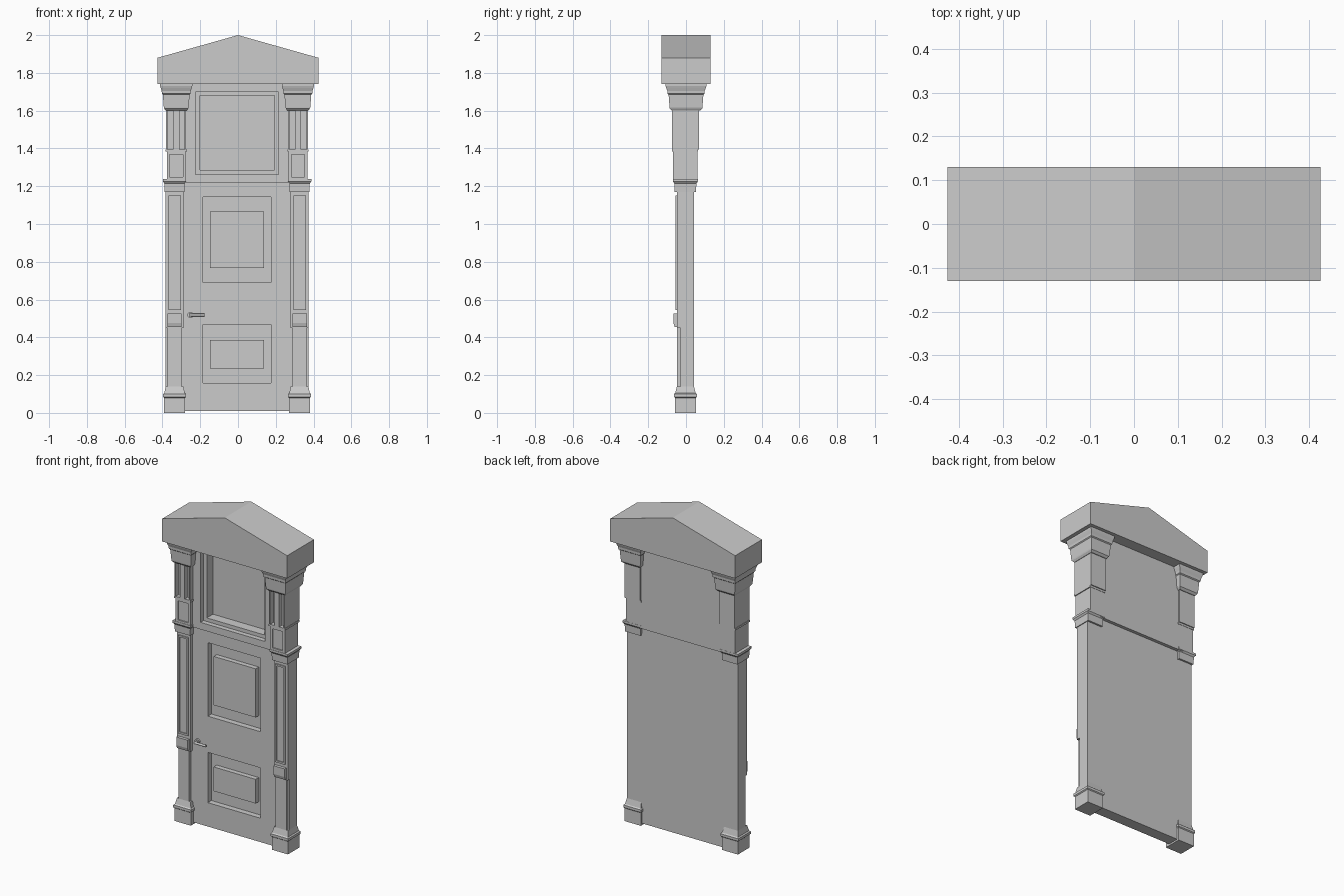
import bpy
import bmesh
from math import pi
from mathutils import Matrix

cube = bpy.data.objects.get("Cube")
if cube:
    bpy.data.objects.remove(cube)

stone = bpy.data.materials.new("light_grey")
stone.use_nodes = True
grey = (0.6, 0.6, 0.6, 1)
stone.diffuse_color = grey
stone.node_tree.nodes["Principled BSDF"].inputs["Base Color"].default_value = grey

CX = -0.005  # centre line of everything below the pediment


def finish(name, bm):
    bmesh.ops.remove_doubles(bm, verts=bm.verts, dist=0.0001)
    bmesh.ops.recalc_face_normals(bm, faces=bm.faces)
    mesh = bpy.data.meshes.new(name)
    bm.to_mesh(mesh)
    bm.free()
    mesh.materials.append(stone)
    ob = bpy.data.objects.new(name, mesh)
    bpy.context.collection.objects.link(ob)
    return ob


def loft(bm, rings, cap_start=True, cap_end=True):
    """Skin a list of four-cornered rings."""
    loops = [[bm.verts.new(p) for p in ring] for ring in rings]
    for a, b in zip(loops, loops[1:]):
        for i in range(4):
            j = (i + 1) % 4
            bm.faces.new((a[i], a[j], b[j], b[i]))
    if cap_start:
        bm.faces.new(loops[0])
    if cap_end:
        bm.faces.new(loops[-1])


def upright(cx, hx, z0, z1, y):
    """Ring standing in the xz plane, used for panels."""
    return [(cx - hx, y, z0), (cx + hx, y, z0), (cx + hx, y, z1), (cx - hx, y, z1)]


def level(cx, z, hx, front, back):
    """Ring lying flat, used for stacked mouldings."""
    return [(cx - hx, front, z), (cx + hx, front, z), (cx + hx, back, z), (cx - hx, back, z)]


def relief(name, cx, steps):
    bm = bmesh.new()
    loft(bm, [upright(cx, *s) for s in steps])
    return finish(name, bm)


def stack(name, cx, steps):
    bm = bmesh.new()
    loft(bm, [level(cx, *s) for s in steps])
    return finish(name, bm)


def box(name, cx, hx, front, back, z0, z1):
    return stack(name, cx, [(z0, hx, front, back), (z1, hx, front, back)])


# Pediment
bm = bmesh.new()
gable = [(-0.426, 1.74), (0.426, 1.74), (0.426, 1.88), (0, 2), (-0.426, 1.88)]
face = bm.faces.new([bm.verts.new((x, -0.13, z)) for x, z in gable])
out = bmesh.ops.extrude_face_region(bm, geom=[face])
bmesh.ops.translate(bm, vec=(0, 0.26, 0),
                    verts=[v for v in out["geom"] if isinstance(v, bmesh.types.BMVert)])
finish("pediment", bm)

# Door leaf with two sunk fields, each holding a raised centre
FRONT, BACK, SUNK, RAISED = -0.03, 0.04, 0.005, -0.025
W, SPLIT = 0.3, 0.58
bm = bmesh.new()
loft(bm, [upright(CX, W, 0.01, 1.22, BACK), upright(CX, W, 0.01, 1.22, FRONT)], cap_end=False)
fields = [(0.01, SPLIT, 0.157, 0.467, 0.236, 0.385),
          (SPLIT, 1.22, 0.69, 1.143, 0.766, 1.066)]
for low, high, o0, o1, i0, i1 in fields:
    loft(bm, [upright(CX, W, low, high, FRONT),
              upright(CX, 0.18, o0, o1, FRONT),
              upright(CX, 0.18, o0, o1, SUNK),
              upright(CX, 0.143, i0, i1, SUNK),
              upright(CX, 0.143, i0, i1, RAISED)], cap_start=False)
finish("door_leaf", bm)

# Transom with a deep stepped opening
relief("transom", CX, [
    (0.3, 1.22, 1.745, 0.06),
    (0.3, 1.22, 1.745, -0.045),
    (0.219, 1.263, 1.70, -0.045),
    (0.219, 1.263, 1.70, -0.015),
    (0.197, 1.285, 1.68, -0.015),
    (0.197, 1.285, 1.68, 0.045)])

# Side columns
for side, label in ((-1, "right"), (1, "left")):
    low, top = CX + side * 0.331, CX + side * 0.322

    def name(part):
        return f"{label}_{part}"

    stack(name("plinth"), low, [
        (0, 0.055, -0.058, 0.053), (0.08, 0.055, -0.058, 0.053),
        (0.085, 0.061, -0.064, 0.058), (0.1, 0.061, -0.064, 0.058),
        (0.106, 0.054, -0.057, 0.051), (0.14, 0.047, -0.048, 0.042)])
    box(name("lower_shaft"), low, 0.047, FRONT, 0.042, 0.14, 0.45)
    box(name("lower_shaft_face"), low, 0.037, -0.048, FRONT, 0.14, 0.45)
    box(name("upper_shaft"), low, 0.047, -0.048, 0.042, 0.45, 1.17)
    stack(name("shaft_block"), low, [
        (0.455, 0.038, -0.06, -0.04), (0.475, 0.038, -0.066, -0.04),
        (0.525, 0.038, -0.066, -0.04)])
    relief(name("shaft_frame"), low, [
        (0.033, 0.545, 1.15, -0.045), (0.033, 0.545, 1.15, -0.056),
        (0.025, 0.556, 1.14, -0.056), (0.025, 0.556, 1.14, -0.0495)])
    stack(name("middle_capital"), low, [
        (1.17, 0.052, -0.06, 0.053), (1.215, 0.054, -0.062, 0.055),
        (1.225, 0.062, -0.07, 0.063), (1.238, 0.062, -0.07, 0.063)])

    # Pedestal with a sunk front panel
    relief(name("pedestal"), top, [
        (0.05, 1.235, 1.385, 0.062), (0.05, 1.235, 1.385, -0.068),
        (0.035, 1.25, 1.368, -0.068), (0.035, 1.25, 1.368, -0.06)])
    box(name("pedestal_lip"), top, 0.056, -0.074, 0.064, 1.383, 1.395)

    # Fluted block
    box(name("fluted_core"), top, 0.053, -0.045, 0.07, 1.395, 1.605)
    for part, dx, hx in (("centre_fillet", 0, 0.016),
                         ("outer_fillet", -0.049, 0.004),
                         ("inner_fillet", 0.049, 0.004)):
        box(name(part), top + side * -dx, hx, -0.075, -0.045, 1.395, 1.605)

    # Upper capital
    profile = [(1.6, 0.056, 0.074), (1.612, 0.064, 0.086), (1.62, 0.066, 0.087),
               (1.685, 0.071, 0.092), (1.69, 0.076, 0.098), (1.705, 0.077, 0.099),
               (1.72, 0.082, 0.105), (1.73, 0.085, 0.108), (1.742, 0.085, 0.108)]
    stack(name("upper_capital"), top, [(z, hx, -hy, hy) for z, hx, hy in profile])


def rod(name, axis, radius, length, centre):
    bm = bmesh.new()
    bmesh.ops.create_cone(bm, cap_ends=True, segments=20, radius1=radius,
                          radius2=radius, depth=length,
                          matrix=Matrix.Translation(centre) @ Matrix.Rotation(pi / 2, 4, axis))
    ob = finish(name, bm)
    bpy.ops.object.select_all(action="DESELECT")
    ob.select_set(True)
    bpy.context.view_layer.objects.active = ob
    bpy.ops.object.shade_smooth_by_angle()


# Door handle
rod("handle_rose", "X", 0.016, 0.012, (-0.252, -0.035, 0.518))
rod("handle_stem", "X", 0.007, 0.03, (-0.252, -0.048, 0.518))
rod("handle_lever", "Y", 0.007, 0.078, (-0.217, -0.058, 0.518))
